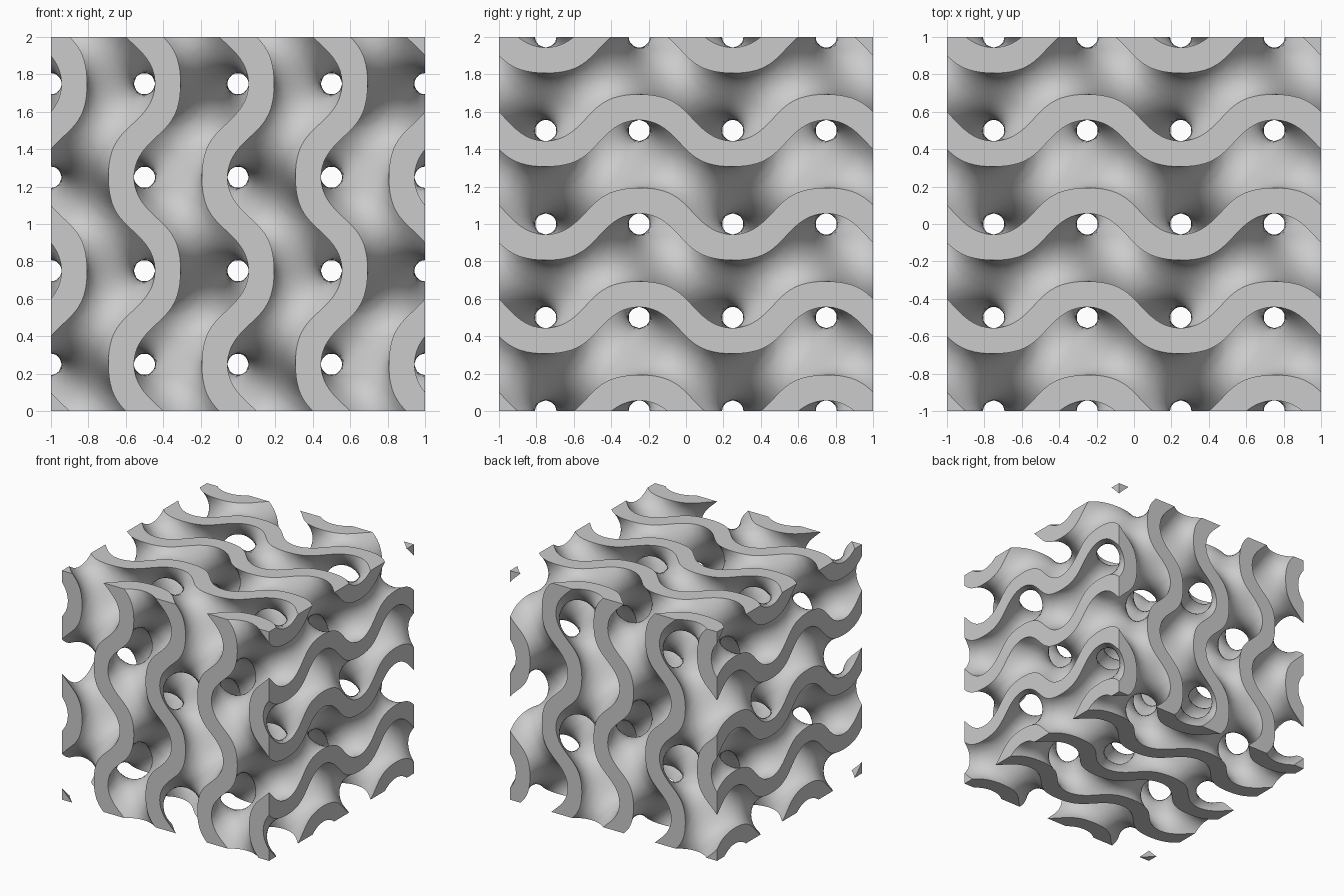
import bpy
from itertools import product
from math import sin, cos, tau
from mathutils import Vector

if "Cube" in bpy.data.objects:
    bpy.data.objects.remove(bpy.data.objects["Cube"])

N = 60          # lattice cells along each side of the block
LEVEL = 0.59    # half thickness of the wall, in field units
SIDE = range(N + 3)


def gyroid(p):
    x, y, z = (tau * c for c in p)
    return sin(x) * cos(y) + sin(y) * cos(z) + sin(z) * cos(x)


def gradient(p):
    x, y, z = (tau * c for c in p)
    return Vector((cos(x) * cos(y) - sin(z) * sin(x),
                   cos(y) * cos(z) - sin(x) * sin(y),
                   cos(z) * cos(x) - sin(y) * sin(z))) * tau


# Lattice coordinates; the outermost layer is clamped onto the block's sides
coord = [min(1, max(-1, 2 * (i - 1) / N - 1)) for i in SIDE]
S = [sin(tau * c) for c in coord]
C = [cos(tau * c) for c in coord]
field = {(i, j, k): abs(S[i] * C[j] + S[j] * C[k] + S[k] * C[i]) - LEVEL
         for i, j, k in product(SIDE, repeat=3)}


def inside(q):
    return field[q] < 0 and min(q) > 0 and max(q) < N + 2


CORNERS = list(product((0, 1), repeat=3))
EDGES = [(a, b) for a in CORNERS for b in CORNERS
         if a < b and sum(v - u for u, v in zip(a, b)) == 1
         and sum(u != v for u, v in zip(a, b)) == 1]


def at(q):
    return Vector([coord[i] for i in q])


def cell_point(cell):
    """One point per lattice cell, on the wall surface or on a flat cut side."""
    def corner(o):
        return tuple(c + d for c, d in zip(cell, o))
    hits = []
    for a, b in EDGES:
        qa, qb = corner(a), corner(b)
        fa, fb = field[qa], field[qb]
        if (fa < 0) != (fb < 0):
            hits.append(at(qa).lerp(at(qb), fa / (fa - fb)))
    if not hits:
        return sum((at(corner(o)) for o in CORNERS), Vector()) / len(CORNERS)
    p = sum(hits, Vector()) / len(hits)
    goal = LEVEL if gyroid(p) > 0 else -LEVEL
    for _ in range(2):
        g = gradient(p)
        for axis in range(3):
            if cell[axis] in (0, N + 1):
                g[axis] = 0     # stay on the cut side
        step = g * ((goal - gyroid(p)) / max(g.length_squared, 1))
        if step.length > 1 / N:
            step.length = 1 / N
        p += step
        p = Vector([min(1, max(-1, c)) for c in p])
    return p


verts, faces, index = [], [], {}


def vertex(cell):
    if cell not in index:
        index[cell] = len(verts)
        verts.append(cell_point(cell))
    return index[cell]


# A quad for every lattice edge that passes through the wall's skin
for q in product(range(N + 2), repeat=3):
    q_in = inside(q)
    for a in range(3):
        r = list(q)
        r[a] += 1
        if q_in == inside(tuple(r)):
            continue
        ring = []
        for db, dc in ((0, 0), (-1, 0), (-1, -1), (0, -1)):
            cell = list(q)
            cell[(a + 1) % 3] += db
            cell[(a + 2) % 3] += dc
            ring.append(vertex(tuple(cell)))
        faces.append(ring if q_in else ring[::-1])

mesh = bpy.data.meshes.new("gyroid_block")
mesh.from_pydata([v + Vector((0, 0, 1)) for v in verts], [], faces)
mesh.validate()
block = bpy.data.objects.new("gyroid_block", mesh)
bpy.context.collection.objects.link(block)

# Plain grey
grey = bpy.data.materials.new("light_grey")
grey.use_nodes = True
grey.diffuse_color = (0.6, 0.6, 0.6, 1)
grey.node_tree.nodes["Principled BSDF"].inputs["Base Color"].default_value = grey.diffuse_color
mesh.materials.append(grey)

# Smooth walls with crisp cut sides
bpy.ops.object.select_all(action="DESELECT")
block.select_set(True)
bpy.context.view_layer.objects.active = block
bpy.ops.object.shade_smooth_by_angle(angle=tau / 8)
